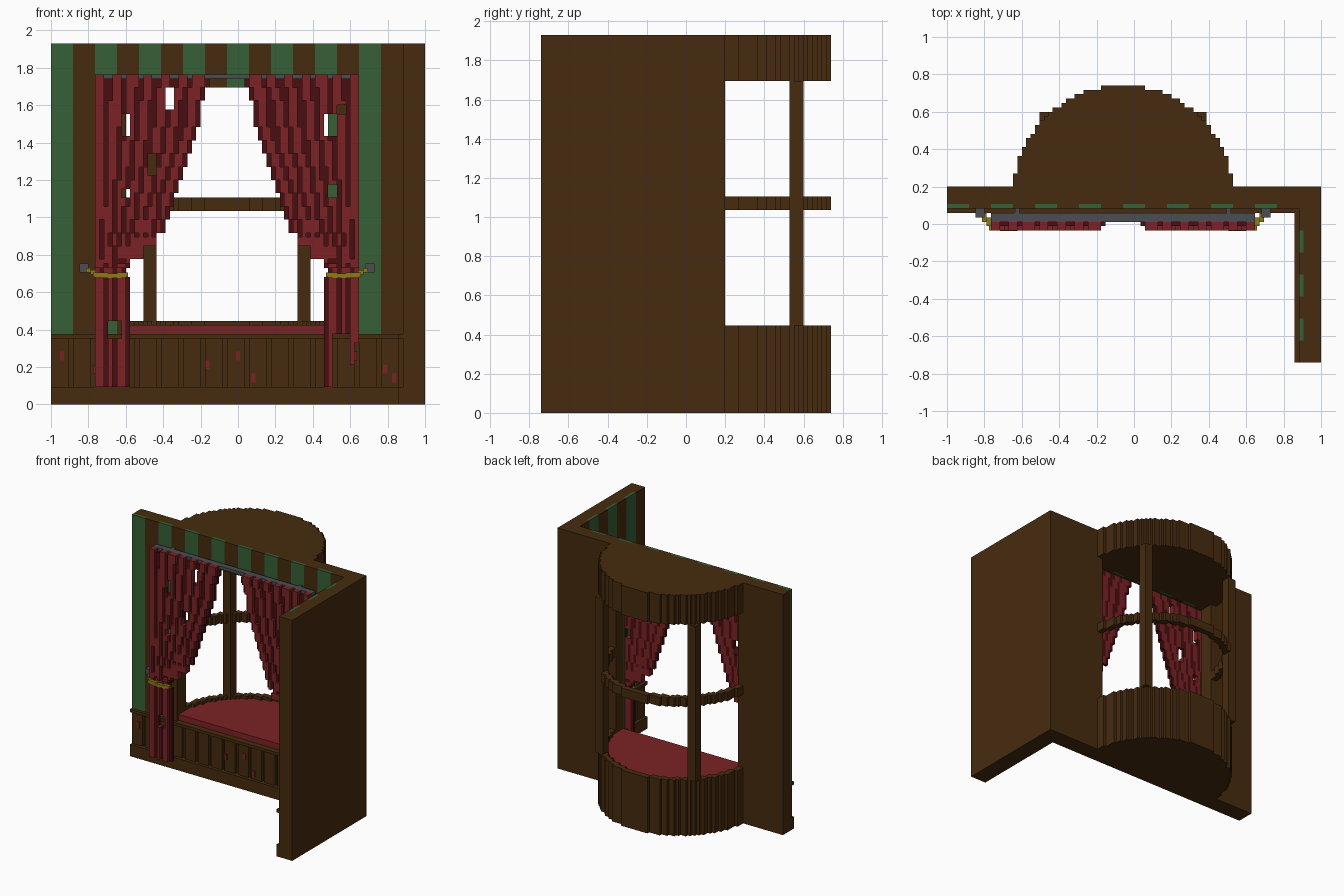
import bpy, bmesh, math
from mathutils import Vector

V = 2 / 85          # size of one building block
CX = -2.5           # bay centre, in blocks

if "Cube" in bpy.data.objects:
    bpy.data.objects.remove(bpy.data.objects["Cube"])


def material(name, rgb):
    m = bpy.data.materials.new(name)
    m.use_nodes = True
    m.diffuse_color = (*rgb, 1)
    bsdf = next(n for n in m.node_tree.nodes if n.type == "BSDF_PRINCIPLED")
    bsdf.inputs["Base Color"].default_value = (*rgb, 1)
    return m


BROWN = material("dark wood brown", (0.063, 0.024, 0.0045))
GREEN = material("stripe green", (0.038, 0.115, 0.038))
RED = material("curtain red", (0.2, 0.016, 0.018))
DARK = material("fold dark red", (0.068, 0.004, 0.005))
GOLD = material("cord gold", (0.26, 0.2, 0.008))
GREY = material("metal grey", (0.07, 0.074, 0.084))


def finish(name, bm, mat):
    bmesh.ops.recalc_face_normals(bm, faces=bm.faces)
    bmesh.ops.scale(bm, vec=(V, V, V), verts=bm.verts)
    me = bpy.data.meshes.new(name)
    bm.to_mesh(me)
    bm.free()
    me.materials.append(mat)
    ob = bpy.data.objects.new(name, me)
    bpy.context.collection.objects.link(ob)


def boxes(name, mat, items):
    """Each item is x0, x1, y0, y1, z0, z1 in blocks."""
    bm = bmesh.new()
    for x0, x1, y0, y1, z0, z1 in items:
        verts = bmesh.ops.create_cube(bm, size=1)["verts"]
        for v in verts:
            v.co = Vector((x1 if v.co.x > 0 else x0,
                           y1 if v.co.y > 0 else y0,
                           z1 if v.co.z > 0 else z0))
    finish(name, bm, mat)


def prism(name, mat, outline, z0, z1):
    bm = bmesh.new()
    face = bm.faces.new([bm.verts.new((x + CX, y, z0)) for x, y in outline])
    geom = bmesh.ops.extrude_face_region(bm, geom=[face])["geom"]
    top = [g for g in geom if isinstance(g, bmesh.types.BMVert)]
    bmesh.ops.translate(bm, vec=(0, 0, z1 - z0), verts=top)
    finish(name, bm, mat)


def stepped_arc(radius, y):
    """Stepped half circle running from +x over the back to -x."""
    side = []
    while y + 0.5 - 6.5 < radius:
        half = round(math.sqrt(radius ** 2 - (y - 6) ** 2))
        for p in ((half, y), (half, y + 1)):
            if p not in side:
                side.append(p)
        y += 1
    return side + [(-x, yy) for x, yy in reversed(side)]


# Bay window
outer = stepped_arc(25.05, 8.5)
band = outer + stepped_arc(23.05, 8.5)[::-1]
prism("bay_base", BROWN, outer, 0, 16)
prism("bay_roof", BROWN, outer, 72, 82)
prism("bay_sill", BROWN, band, 16, 19)
prism("bay_middle_rail", BROWN, band, 44, 47)
prism("seat_cushion", RED, stepped_arc(23.05, 4.5), 16, 18)
boxes("bay_posts", BROWN,
      [(CX + s * 17.5 - 1.5, CX + s * 17.5 + 1.5, 22.5, 25.5, 19, 72) for s in (-1, 1)])

# Wall cores, with the window opening
LEFT, RIGHT = CX - 23, CX + 23
boxes("back_wall", BROWN, [
    (-42.5, 42.5, 4.5, 8.5, 0, 16), (-42.5, 42.5, 4.5, 8.5, 72, 82),
    (-42.5, LEFT, 4.5, 8.5, 16, 72), (RIGHT, 42.5, 4.5, 8.5, 16, 72)])
boxes("side_wall", BROWN, [(38.5, 42.5, -31.5, 4.5, 0, 82)])

# Striped wall covering
stripes = {0: [], 1: []}
for i in range(16):
    a, b = -42.5 + 5 * i, -37.5 + 5 * i
    out = stripes[i % 2]
    out.append((a, b, 3.5, 4.5, 72, 82))
    if a < LEFT:
        out.append((a, min(b, LEFT), 3.5, 4.5, 16, 72))
    if b > RIGHT:
        out.append((max(a, RIGHT), b, 3.5, 4.5, 16, 72))
for i in range(7):
    b = 3.5 - 5 * i
    stripes[(i + 1) % 2].append((37.5, 38.5, b - 5, b, 16, 82))
stripes[1].append((37.5, 38.5, 3.5, 4.5, 16, 82))
boxes("green_stripes", GREEN, stripes[0])
boxes("brown_stripes", BROWN, stripes[1])

# Wainscot with planks, skirting and rail
planks = [(-42.5 + 5 * i, -38.5 + 5 * i, 3.5, 4.5, 4, 15) for i in range(16)]
planks += [(37.5, 38.5, -31.5 + 5 * i, -27.5 + 5 * i, 4, 15) for i in range(7)]
boxes("wainscot_planks", BROWN, planks)
trim = []
for z0, z1 in ((0, 4), (15, 16)):
    trim += [(-42.5, 38.5, 2.5, 4.5, z0, z1), (36.5, 38.5, -31.5, 2.5, z0, z1)]
boxes("skirting_and_rail", BROWN, trim)
specks = [(-40.5, 10), (-33, 7), (-7.5, 8), (-0.5, 10), (3, 5), (26, 10), (33, 7), (35, 5)]
boxes("red_specks", RED, [(x, x + 1, 3.2, 3.5, z, z + 2) for x, z in specks])

# Curtain rod and brackets
boxes("curtain_rod", GREY, [(-32.5, 27.5, 0.5, 2.5, 74, 75)]
      + [(x, x + 1, 2.5, 3.5, 74, 75) for x in (-27, 21)])

# Curtain width by height, in blocks
WIDTH = [(0, 7.5), (28, 7.5), (30, 7), (34, 11), (38, 14.5), (42, 16.5), (47, 18),
         (51, 20), (59, 22), (64, 23.5), (70, 25), (75, 26)]


def width(z):
    for (z0, w0), (z1, w1) in zip(WIDTH, WIDTH[1:]):
        if z0 <= z <= z1:
            return w0 + (w1 - w0) * (z - z0) / (z1 - z0)
    return WIDTH[-1][1]


def curtain(name, side, holes, hem):
    folds = {RED: [], DARK: []}
    edge = CX + side * 30
    for k in range(4, 75):
        tied = k in (29, 30)
        # ragged inner edge that drops in short steps
        w = round(width(k // 3 * 3 + 1.5) if k > 31 else width(k))
        count = 7 if k > 31 else 3
        run = None
        for u in range(w + 1):
            kind = None
            torn = any(a <= u < b and c <= k < d for a, b, c, d in holes)
            if u < w and k >= hem(u) and not torn:
                phase = ((u + 0.5) / w * count) % 1
                bunched = 32 < k < 38 and u > w / 2
                kind = RED if phase < 0.62 or bunched else DARK
                if k == 74 and kind is DARK:
                    kind = None
            if run and run[0] is not kind:
                x0, x1 = sorted((edge - side * run[1], edge - side * u))
                front = -1.5 if run[0] is RED and not tied else -0.5
                folds[run[0]].append((x0, x1, front, 0.5, k, k + 1))
                run = None
            if kind and not run:
                run = (kind, u)
    boxes(name + "_folds", RED, folds[RED])
    boxes(name + "_fold_shadows", DARK, folds[DARK])

    # Tie-back cord and its wall hook
    def across(a, b, *rest):
        return (*sorted((edge - side * a, edge - side * b)), *rest)
    boxes(name + "_tie", GOLD, [
        across(-2, -1, 0.5, 2.5, 30, 31), across(-1, 0, -0.5, 1.5, 29.5, 30.5),
        across(-0.5, 3, -1.5, -0.5, 29, 30), across(2, 6, -1.6, -0.5, 28.7, 29.7),
        across(5, 7.5, -1.5, -0.5, 29, 30)])
    boxes(name + "_hook", GREY, [across(-3.5, -1.5, 1.5, 3.5, 30, 32)])


curtain("right_curtain", -1,
        [(6, 8, 61, 66), (16, 18, 67, 72), (12, 14, 52, 57), (6, 8, 47, 49), (3, 6, 15, 19)],
        lambda u: 4)
curtain("left_curtain", 1,
        [(5, 8, 61, 66), (5, 7, 47, 50), (3, 5, 66, 68)],
        lambda u: 14 if u < 1 else 9 if u < 2 else 16 if u < 6 else 4)
